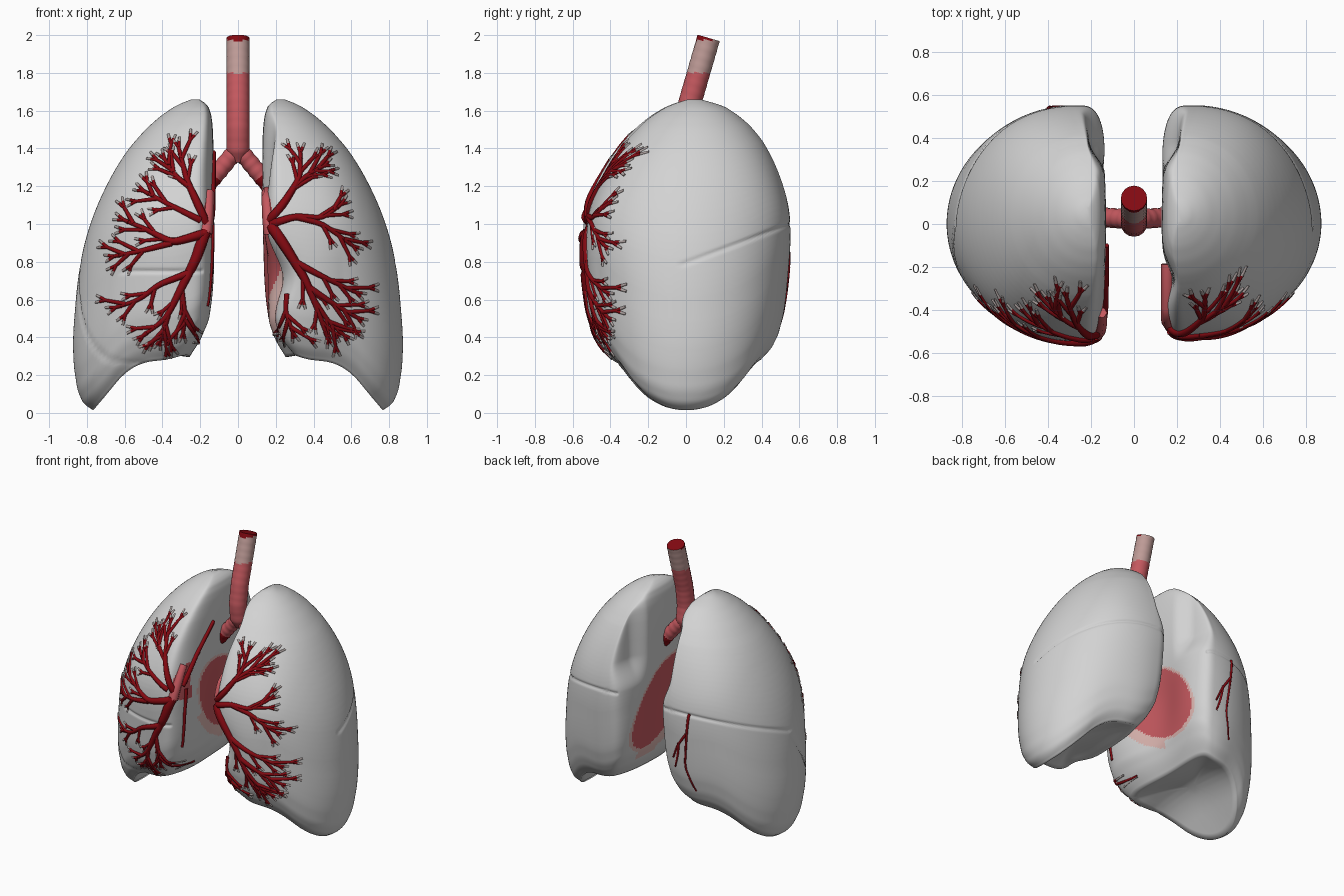
import bpy, bmesh, math, random
from mathutils import Vector
from mathutils.bvhtree import BVHTree

if "Cube" in bpy.data.objects:
    bpy.data.objects.remove(bpy.data.objects["Cube"])

random.seed(4)


def mat(name, rgb):
    m = bpy.data.materials.new(name)
    m.diffuse_color = (*rgb, 1)
    m.use_nodes = True
    m.node_tree.nodes["Principled BSDF"].inputs["Base Color"].default_value = m.diffuse_color
    return m


GREY = mat("lung_grey", (.65, .65, .65))
DARK = mat("vessel_dark_red", (.235, .003, .006))
RED = mat("airway_red", (.56, .10, .115))
PALE = mat("pale_airway", (.52, .33, .31))
PINK = mat("light_pink", (.72, .47, .44))
TIP = mat("vessel_tip_grey", (.42, .36, .35))

# nominal height, outer x, inner x, front y, back y
ROWS = [(0, .76, .25, -.38, .39), (.04, .815, .18, -.44, .45), (.12, .85, .13, -.49, .49),
        (.25, .87, .11, -.52, .52), (.4, .875, .10, -.53, .535),
        (.7, .85, .10, -.55, .555), (.9, .815, .11, -.535, .55), (1.1, .745, .12, -.475, .51),
        (1.3, .635, .125, -.385, .445), (1.45, .52, .13, -.285, .37), (1.55, .42, .14, -.19, .28),
        (1.61, .345, .155, -.11, .21), (1.645, .285, .18, -.04, .13), (1.66, .24, .21, .02, .07)]
# height of the sloping base by distance from the middle
BASE = [(.08, .46), (.2, .31), (.3, .255), (.55, .17), (.75, 0), (1, 0)]


def lerp_rows(rows, u):
    u = min(max(u, rows[0][0]), rows[-1][0])
    for a, b in zip(rows, rows[1:]):
        if u <= b[0]:
            t = (u - a[0]) / (b[0] - a[0])
            return [p + (q - p) * t for p, q in zip(a[1:], b[1:])]


def smooth_rows(rows, u, h):
    got = [lerp_rows(rows, u + k * h) for k in (-1, -.5, 0, .5, 1)]
    return [sum(c) / 5 for c in zip(*got)]


def bump(v, c, w):
    return math.exp(-((v - c) / w) ** 2)


def step(v, a, b):
    t = max(0, min(1, (v - a) / (b - a)))
    return t * t * (3 - 2 * t)


def lung_point(side, n, a, r=1.0):
    h = .02 + .06 * step(n, .1, .5) - .07 * step(n, 1.4, 1.6)
    xo, xm, yf, yb = smooth_rows(ROWS, n, h)
    c, s = math.cos(a), math.sin(a)
    cx, yc, yr = xm + .24 * (xo - xm), (yf + yb) / 2, (yb - yf) / 2
    x = cx + (xo - cx) * c if c > 0 else cx - (cx - xm) * abs(c) ** .5
    y = yc + yr * s
    mx = (xo + xm) / 2
    x, y = mx + (x - mx) * r, yc + (y - yc) * r
    n += .13 * (1 - r * r)                       # hollow underside
    zb = smooth_rows(BASE, x, .08)[0] + (.3 + .7 * step(x, .3, .75)) * y * y
    z = zb + n * (1 - zb / 1.655)
    inner = max(0, -c) ** .5 * r
    x += (.09 if side < 0 else .06) * inner * bump(y, .06, .25) * bump(z, .75, .38)  # hilum hollow
    x += .07 * inner * step(y, .24, .38) * step(z, 1.0, 1.2)      # groove behind the top
    if side > 0 and y < 0:                       # notch in one front edge
        x += .09 * min(1, -y / .3) * bump(z, .72, .17) * max(0, min(1, (.55 - x) / .35))
        x += .05 * inner * bump(y, -.27, .1)
        y *= .965
    # fissure grooves
    d = 1
    if y > -.02 and c > -.3:
        d = abs(z - (.8 + .375 * (y - .02)))
    elif side < 0 and c > -.3 and y < 0:
        d = abs(z - (.79 + 1.45 * y)) / 1.7
        if x < .62:
            d = min(d, abs(z - .75))
    g = .018 * bump(d, 0, .010) * r
    return Vector((side * (x + (.35 - x) * g), y * (1 - g), z))


def lung(side, name):
    seg, rings = 160, 150
    spec = [(0, i / 10) for i in range(1, 10)] + [(1.66 * i / rings, 1) for i in range(rings + 1)]
    bm = bmesh.new()
    loops = [[bm.verts.new(lung_point(side, n, 2 * math.pi * j / seg, r)) for j in range(seg)]
             for n, r in spec]
    for A, B in zip(loops, loops[1:]):
        for j in range(seg):
            k = (j + 1) % seg
            bm.faces.new((A[j], A[k], B[k], B[j]))
    bm.faces.new(loops[0])
    bm.faces.new(loops[-1])
    bmesh.ops.recalc_face_normals(bm, faces=bm.faces)
    for f in bm.faces:
        f.smooth = True
        p = f.calc_center_median()
        # tilted inner patch, lower towards the back
        q = ((p.y - .07) / .34) ** 2 + ((p.z - .82 + .4 * p.y) / .26) ** 2
        x = abs(p.x)
        if f.normal.x * side < -.1 and x < .32:
            if q < 1:
                f.material_index = 1
            elif q < 1.15 or (p.z < .75 and p.y < .1 and q < 1.7):
                f.material_index = 2
            elif side > 0 and .42 < p.z < .9 and (.1 < p.y < .32 or -.42 < p.y < -.1):
                f.material_index = 2
        if p.y < -.36 and ((x - .13) / .05) ** 2 + ((p.z - 1.05) / .13) ** 2 < 1:
            f.material_index = 1
    tree = BVHTree.FromBMesh(bm)
    me = bpy.data.meshes.new(name)
    bm.to_mesh(me)
    bm.free()
    ob = bpy.data.objects.new(name, me)
    bpy.context.collection.objects.link(ob)
    for m in (GREY, RED, PINK):
        me.materials.append(m)
    return tree


def tubes(name, splines, mats, res=1):
    """splines: (points, start radius or list of radii, end radius, material number)"""
    cu = bpy.data.curves.new(name, 'CURVE')
    cu.dimensions, cu.bevel_depth, cu.bevel_resolution, cu.use_fill_caps = '3D', 1, res, True
    for m in mats:
        cu.materials.append(m)
    for pts, r0, r1, mi in splines:
        sp = cu.splines.new('POLY')
        sp.points.add(len(pts) - 1)
        sp.material_index = mi
        for i, p in enumerate(pts):
            sp.points[i].co = (*p, 1)
            sp.points[i].radius = r0[i] if isinstance(r0, list) else r0 + (r1 - r0) * i / (len(pts) - 1)
    ob = bpy.data.objects.new(name, cu)
    bpy.context.collection.objects.link(ob)
    bpy.ops.object.select_all(action='DESELECT')
    ob.select_set(True)
    bpy.context.view_layer.objects.active = ob
    bpy.ops.object.convert(target='MESH')
    return bpy.context.view_layer.objects.active


def dense(pts, gap=.025):
    out = [Vector(pts[0])]
    for a, b in zip(pts, pts[1:]):
        a, b = Vector(a), Vector(b)
        k = max(1, round((b - a).length / gap))
        out += [a.lerp(b, i / k) for i in range(1, k + 1)]
    for _ in range(3):                           # soften the corners
        out = [out[0]] + [(out[i - 1] + out[i] * 2 + out[i + 1]) / 4
                          for i in range(1, len(out) - 1)] + [out[-1]]
    return out


def snap(tree, side, pts, face=-1):
    out = []
    for p in pts:
        hit = tree.ray_cast(Vector((side * p[0], 2 * face, p[1])), Vector((0, -face, 0)))[0]
        out.append(hit or tree.find_nearest(Vector((side * p[0], .4 * face, p[1])))[0])
    return out


def turn(d, a):
    return Vector((d.x * math.cos(a) - d.y * math.sin(a), d.x * math.sin(a) + d.y * math.cos(a)))


def vessel_tree(tree, side, trunks, extra=()):
    root = snap(tree, side, dense([(.155, 1.17), (.16, 1.05), (.172, .95)]))
    sp = [(root, .03, .037, 2)]                  # pink root of the tree
    for r0, path in trunks:
        pts = dense(path)
        sp.append((snap(tree, side, pts), r0, .010, 0))
        n, flip = len(pts), 1
        for f in (.5, .64, .77, .89, 1):         # twigs alternate along each trunk
            i = min(n - 2, int(f * (n - 1)))
            flip = -flip
            d = turn((pts[i + 1] - pts[i]).normalized(), flip * random.uniform(.4, .7) if f < 1 else 0)
            e = pts[i] + d * random.uniform(.08, .12) * (1 if f < 1 else .35)
            sp.append((snap(tree, side, dense([pts[i], e])), .013, .010, 0))
            for b in (-.4, .32):                 # forked grey tips
                v = turn(d, b)
                m, t = e + v * .03, e + v * .055
                sp.append((snap(tree, side, [e, m]), .010, .009, 0))
                sp.append((snap(tree, side, [m, t]), .009, .007, 1))
    return sp + list(extra)


# lungs
tree_l = lung(-1, "lung_with_three_lobes")
tree_r = lung(1, "lung_with_notch")

# surface vessels, as (distance from middle, height)
left = [(.026, [(.17, 1.0), (.21, 1.1), (.27, 1.23), (.31, 1.39)]),
        (.016, [(.26, 1.2), (.33, 1.25), (.38, 1.33)]),
        (.020, [(.20, 1.02), (.36, 1.1), (.49, 1.17)]),
        (.028, [(.18, .95), (.35, .9), (.48, .97), (.60, 1.02)]),
        (.020, [(.35, .9), (.5, .86), (.65, .83)]),
        (.034, [(.175, .96), (.22, .82), (.3, .66), (.38, .5), (.50, .41)]),
        (.022, [(.26, .74), (.42, .68), (.52, .6), (.64, .56)]),
        (.015, [(.37, .52), (.39, .44), (.41, .39)]),
        (.015, [(.3, .66), (.28, .52), (.29, .43)])]
right = [(.026, [(.17, 1.02), (.25, 1.12), (.33, 1.25), (.33, 1.37)]),
         (.016, [(.30, 1.2), (.38, 1.27), (.44, 1.30)]),
         (.024, [(.18, 1.0), (.3, 1.04), (.45, 1.03), (.54, 1.10)]),
         (.020, [(.3, 1.04), (.45, 1.0), (.60, .89)]),
         (.034, [(.18, .99), (.27, .85), (.36, .7), (.42, .55), (.47, .41)]),
         (.022, [(.3, .8), (.45, .72), (.62, .64)]),
         (.020, [(.38, .66), (.5, .58), (.62, .51)]),
         (.016, [(.4, .6), (.48, .48), (.55, .42)]),
         (.016, [(.26, .63), (.25, .54), (.29, .43)])]


def along_inner(tree, pts):
    return [tree.find_nearest(p)[0] for p in dense(pts)]


extra = [(along_inner(tree_l, [(-.1, -.1, 1.38), (-.1, -.3, 1.2), (-.1, -.45, 1.03)]), .016, .022, 0),
         (along_inner(tree_l, [(-.07, -.42, 1.0), (-.07, -.44, .8), (-.09, -.44, .55)]), .014, .010, 0)]
# thin vessels on the back
for path in ([(.4, 1.0), (.38, .8), (.36, .6), (.42, .42)], [(.38, .85), (.31, .75), (.27, .65)],
             [(.32, .77), (.31, .68), (.28, .58)]):
    extra.append((snap(tree_l, -1, dense(path), 1), .010, .006, 0))
tubes("vessels_three_lobe_side", vessel_tree(tree_l, -1, left, extra), (DARK, TIP, RED))
tubes("vessels_notch_side", vessel_tree(tree_r, 1, right), (DARK, TIP, RED))


# windpipe and its two branches, ribbed
def ribbed(path, r, depth):
    pts = dense(path, .012)
    return pts, [r * (1 + depth * math.sin(i * 1.57)) for i in range(len(pts))]


pts, rad = ribbed([(0, .12, 1.985), (0, .02, 1.64), (0, 0, 1.5), (0, .02, 1.33)], .061, .01)
rad = [r * min(1, .5 + .1 * (len(pts) - 1 - i)) for i, r in enumerate(rad)]
pipe = tubes("windpipe", [(pts, rad, 0, 0)], (RED, PALE, DARK), 6)
for p in pipe.data.polygons:
    z = p.center.z
    p.material_index = 2 if z > 1.972 or p.normal.z > .8 else 1 if z > 1.8 else 0
for s in (-1, 1):
    pts, rad = ribbed([(0, .015, 1.40), (s * .06, .025, 1.33), (s * .13, .03, 1.245), (s * .21, .03, 1.15)], .046, .04)
    k = int(len(pts) * .6)
    tubes("bronchus_" + ("left" if s < 0 else "right"),
          [(pts[:k + 1], rad[:k + 1], 0, 0), (pts[k:], rad[k:], 0, 1)], (RED, DARK), 5)
